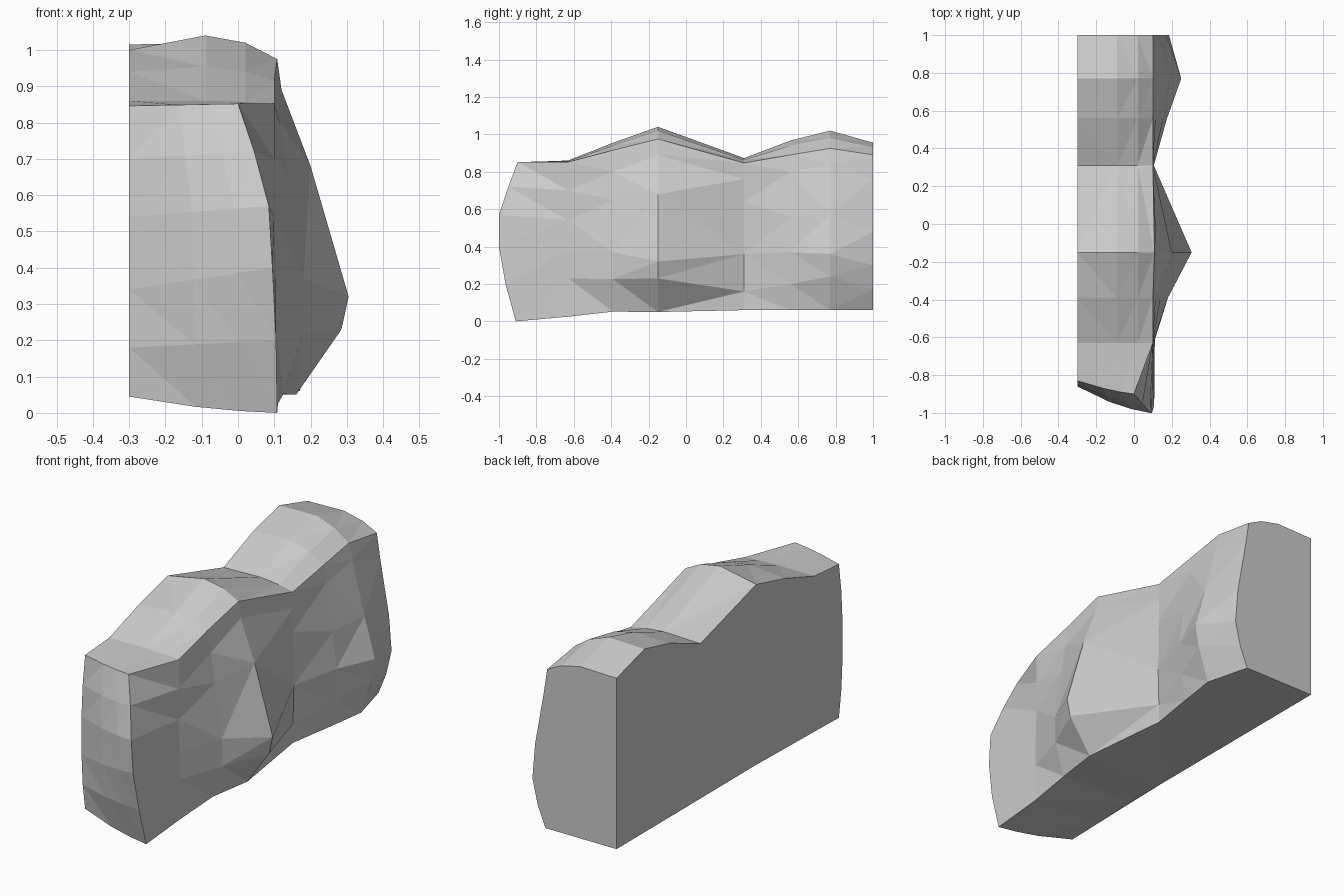
import bpy, bmesh
from mathutils import Vector

if "Cube" in bpy.data.objects:
    bpy.data.objects.remove(bpy.data.objects["Cube"])

# Cross-sections from front to back:
# y, heights of left edge / crown / shoulder, then right flank (x, z) from top to bottom
STATIONS = [
    (-0.63, (.86, .86, .857), [(.10, .852), (.10, .70), (.10, .54), (.105, .38), (.105, .23), (.11, .025)]),
    (-0.39, (.94, .955, .94), [(.10, .915), (.115, .80), (.14, .65), (.18, .37), (.18, .225), (.125, .052)]),
    (-0.15, (1.00, 1.04, 1.02), [(.108, .975), (.12, .89), (.20, .68), (.305, .32), (.285, .23), (.16, .05)]),
    (0.31, (.867, .873, .862), [(.10, .847), (.10, .76), (.10, .64), (.105, .36), (.10, .16), (.10, .06)]),
    (0.56, (.965, .967, .94), [(.10, .89), (.115, .80), (.155, .56), (.175, .37), (.165, .2), (.14, .06)]),
    (0.77, (1.015, 1.02, .98), [(.10, .925), (.12, .84), (.19, .57), (.25, .36), (.23, .24), (.17, .06)]),
    (1.00, (.95, .955, .93), [(.10, .89), (.12, .76), (.17, .48), (.185, .30), (.155, .17), (.11, .06)]),
]
TOP_X = (-.30, -.09, .02)

# Front face: left and right border columns, top to bottom
FRONT_LEFT = [(-.3, -.83, .846), (-.3, -.85, .70), (-.3, -.86, .54),
              (-.3, -.86, .34), (-.3, -.85, .18), (-.3, -.83, .045)]
FRONT_RIGHT = [(0, -.90, .852), (.045, -.95, .72), (.085, -1, .57),
               (.095, -1, .40), (.105, -.965, .20), (.108, -.91, 0)]

bm = bmesh.new()


def blend_column(t, bulge):
    col = []
    for i, (a, b) in enumerate(zip(FRONT_LEFT, FRONT_RIGHT)):
        p = Vector(a).lerp(Vector(b), t)
        p.y -= bulge * (1 if 0 < i < 5 else .4)
        if i == 5:
            p.z -= bulge * .4
        col.append(bm.verts.new(p))
    return col


def grid(a, b):
    for i in range(len(a) - 1):
        bm.faces.new((a[i], a[i + 1], b[i + 1], b[i]))


# Bulging front face
columns = [blend_column(t, d) for t, d in ((0, 0), (.45, .02), (.75, .015), (1, 0))]
for a, b in zip(columns, columns[1:]):
    grid(a, b)

# Rings running left-top, crown, shoulder, flank down to bottom right
rings = [[c[0] for c in columns[:3]] + columns[3]]
floor = [columns[0][5]]
for y, heights, flank in STATIONS:
    outline = list(zip(TOP_X, heights)) + flank
    rings.append([bm.verts.new((x, y, z)) for x, z in outline])
    floor.append(bm.verts.new((-.3, y, .05 if y < -.5 else .06)))
for a, b in zip(rings, rings[1:]):
    grid(a, b)

# Underside, flat left wall and flat back end
bm.faces.new([c[5] for c in columns] + [rings[1][-1], floor[1]])
for i in range(1, len(rings) - 1):
    bm.faces.new((floor[i], rings[i][-1], rings[i + 1][-1], floor[i + 1]))
bm.faces.new([r[0] for r in reversed(rings)] + columns[0][1:] + floor[1:])
bm.faces.new(rings[-1] + [floor[-1]])

# Break curved faces into flat stone facets
bmesh.ops.triangulate(bm, faces=bm.faces[:])
bmesh.ops.recalc_face_normals(bm, faces=bm.faces[:])

mesh = bpy.data.meshes.new("rock_wall")
bm.to_mesh(mesh)
bm.free()
rock = bpy.data.objects.new("rock_wall", mesh)
bpy.context.collection.objects.link(rock)
